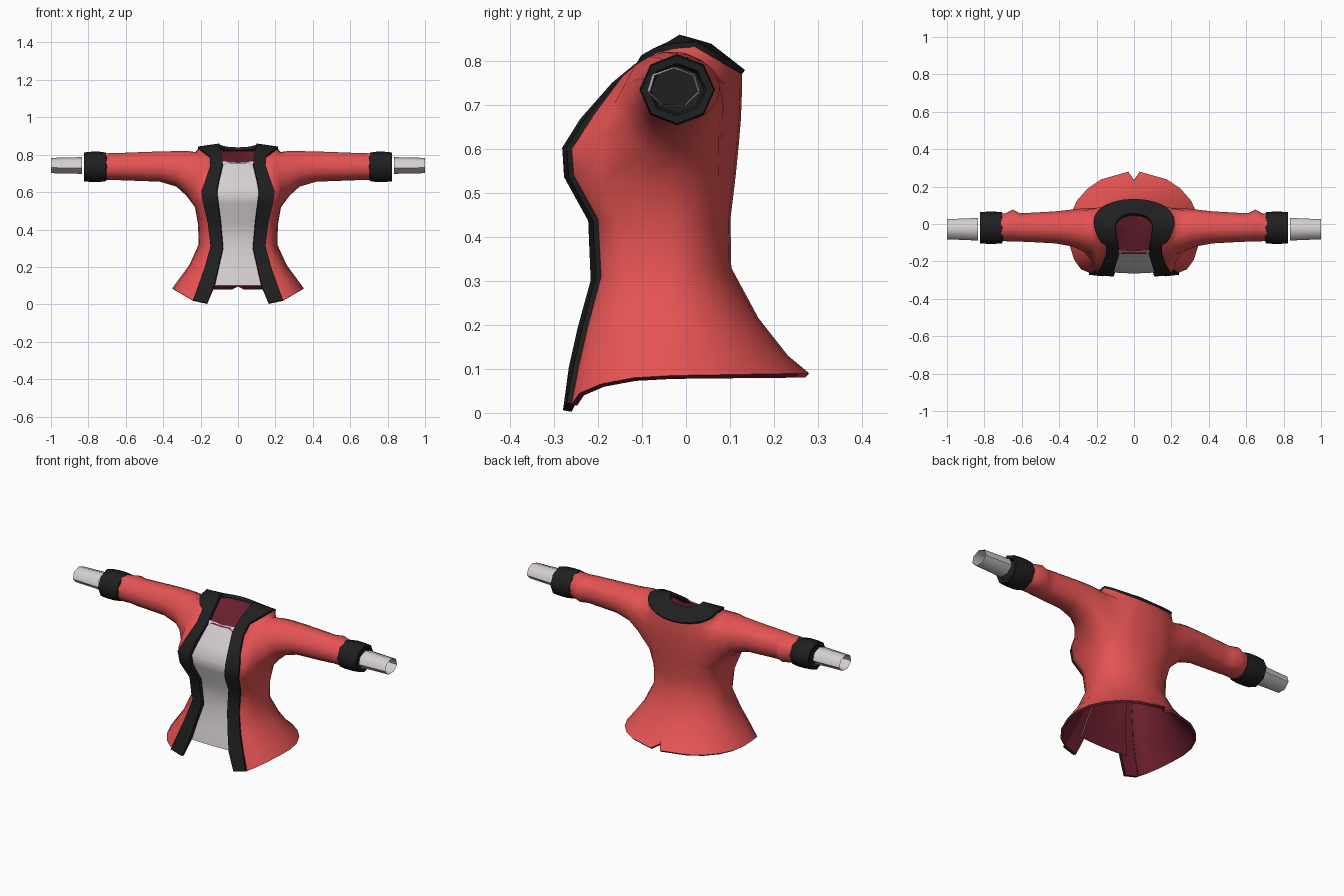
import bpy, bmesh, math

if "Cube" in bpy.data.objects:
    bpy.data.objects.remove(bpy.data.objects["Cube"])


def material(name, rgb):
    m = bpy.data.materials.new(name)
    m.diffuse_color = (*rgb, 1)
    m.use_nodes = True
    m.node_tree.nodes["Principled BSDF"].inputs["Base Color"].default_value = m.diffuse_color
    return m


RED = material("red_cloth", (0.78, 0.086, 0.086))
LINING = material("dark_red_lining", (0.15, 0.014, 0.028))
BLACK = material("black_trim", (0.014, 0.014, 0.014))
GREY = material("light_grey_shirt", (0.66, 0.62, 0.63))


def finish(name, bm, mats, thickness=0, offset=-1, angle=60, lined=False, rim=0):
    """Mirror, thicken and smooth a half mesh."""
    me = bpy.data.meshes.new(name)
    bm.to_mesh(me)
    bm.free()
    ob = bpy.data.objects.new(name, me)
    bpy.context.collection.objects.link(ob)
    for m in mats:
        me.materials.append(m)
    mir = ob.modifiers.new("mirror", 'MIRROR')
    mir.use_clip = True
    mir.merge_threshold = 0.001
    if thickness:
        sol = ob.modifiers.new("thickness", 'SOLIDIFY')
        sol.thickness = thickness
        sol.offset = offset
        if lined:
            sol.material_offset = 1
            sol.material_offset_rim = rim
    bpy.ops.object.select_all(action='DESELECT')
    ob.select_set(True)
    bpy.context.view_layer.objects.active = ob
    bpy.ops.object.convert(target='MESH')
    bpy.ops.object.shade_smooth_by_angle(angle=math.radians(angle))
    return ob


FRONT, BACK = 4, 6   # segments front-to-side and side-to-back


def section(f, s, b, power=1.0, straight=False):
    """Half outline from the front edge around the side to the back centre."""
    pts = []
    for i in range(FRONT):
        t = math.pi / 2 * i / FRONT
        k, c = math.sin(t), math.cos(t)
        if straight:
            k, c = i / FRONT, 1 - i / FRONT
        pts.append((f[0] + (s[0] - f[0]) * k, s[1] + (f[1] - s[1]) * c,
                    f[2] + (s[2] - f[2]) * k))
    for i in range(BACK + 1):
        t = math.pi / 2 * i / BACK
        k, c = math.sin(t) ** power, max(0, math.cos(t)) ** power
        if i == BACK:
            c = 0
        pts.append((s[0] * c, s[1] + (b[0] - s[1]) * k, s[2] + (b[1] - s[2]) * k))
    return pts


def skin(bm, a, b, closed=False):
    n = len(a)
    for i in range(n if closed else n - 1):
        j = (i + 1) % n
        bm.faces.new((a[i], a[j], b[j], b[i]))


# Jacket levels: front edge, side point, back (y, z)
levels = [
    ((.240, -.260, .020), (.352, -.03, .085), (.280, .090)),
    ((.207, -.243, .110), (.312, -.03, .140), (.232, .130)),
    ((.175, -.222, .200), (.260, -.03, .210), (.165, .215)),
    ((.145, -.193, .310), (.210, -.04, .320), (.103, .330)),
    ((.160, -.200, .440), (.214, -.04, .430), (.101, .440)),
    ((.185, -.255, .540), (.230, -.05, .520), (.113, .540)),
    ((.195, -.260, .600), (.240, -.04, .620), (.120, .610)),
    ((.170, -.218, .665), (.240, -.03, .720), (.125, .670)),
    ((.147, -.155, .735), (.228, -.02, .814), (.127, .725)),
    ((.150, -.105, .785), (.213, .02, .832), (.127, .770)),
]
rows = [section(*lv, power=.8 if 5 <= i <= 8 else 1) for i, lv in enumerate(levels)]
rows[0][-2] = (.03, .28, .09)       # small notch in the back hem
rows[0][-1] = (0, .235, .105)

# Jacket body, with an armhole left open for the sleeve
bm = bmesh.new()
grid = [[bm.verts.new(p) for p in r] for r in rows]
C0, C1, R0, R1 = 2, 7, 5, 8
for r in range(len(grid) - 1):
    for c in range(FRONT + BACK):
        if not (C0 <= c < C1 and R0 <= r < R1):
            bm.faces.new((grid[r][c], grid[r][c + 1], grid[r + 1][c + 1], grid[r + 1][c]))
for r in range(R0 + 1, R1):
    for c in range(C0 + 1, C1):
        bm.verts.remove(grid[r][c])

# Sleeve rings continue from the armhole: x, low z, high z, low y, high y
loop = ([grid[R0][c] for c in range(C0, C1)] + [grid[r][C1] for r in range(R0, R1)] +
        [grid[R1][c] for c in range(C1, C0, -1)] + [grid[r][C0] for r in range(R1, R0, -1)])
ys, zs = [v.co.y for v in loop], [v.co.z for v in loop]
yc, zc = (min(ys) + max(ys)) / 2, (min(zs) + max(zs)) / 2
hy, hz = (max(ys) - min(ys)) / 2, (max(zs) - min(zs)) / 2
angles = [math.atan2((v.co.z - zc) / hz, (v.co.y - yc) / hy) for v in loop]
prev = loop
for x, z0, z1, y0, y1 in [
    (.275, .580, .822, -.150, .084), (.33, .630, .820, -.125, .078),
    (.42, .656, .818, -.108, .068), (.56, .661, .813, -.100, .060),
    (.61, .663, .811, -.098, .058), (.648, .664, .810, -.097, .078),
    (.685, .665, .809, -.096, .058), (.73, .667, .806, -.092, .054),
]:
    ring = [bm.verts.new((x, (y0 + y1) / 2 + (y1 - y0) / 2 * math.cos(a),
                          (z0 + z1) / 2 + (z1 - z0) / 2 * math.sin(a))) for a in angles]
    skin(bm, prev, ring, True)
    prev = ring
finish("jacket", bm, [RED, LINING], .013, lined=True, angle=75, rim=1)

# Black trim up the front edges and round the neck, lined on the inside
inner = [(.165, -.268, .004), (.125, -.255, .10), (.105, -.235, .19), (.080, -.205, .30),
         (.092, -.211, .44), (.105, -.266, .54), (.112, -.270, .60), (.102, -.232, .66),
         (.080, -.160, .742), (.085, -.110, .783)]
neck = section(inner[-1], (.10, -.015, .848), (.05, .830), straight=True)
bm = bmesh.new()
outer_v = [bm.verts.new(p) for p in [r[0] for r in rows] + rows[-1][1:]]
inner_v = [bm.verts.new(p) for p in inner + neck[1:]]
skin(bm, outer_v, inner_v)
finish("front_and_neck_trim", bm, [BLACK, LINING], .020, .2, 40, lined=True)

# Dark lining that closes the neck opening, sloping down to the front
bm = bmesh.new()
edge = [(.105, -.165, .728)] + [(x * 1.06, y + .004, z - .012) for x, y, z in neck]
rim_v = [bm.verts.new(p) for p in edge]
mid_v = [bm.verts.new((x * .55, y * .9 - .012, .755 + (y + .165) * .30)) for x, y, z in edge]
skin(bm, rim_v, mid_v)
axis_v = [bm.verts.new((0, v.co.y, v.co.z - .003)) for v in mid_v[:-1]] + [mid_v[-1]]
for i in range(len(mid_v) - 2):
    bm.faces.new((mid_v[i], mid_v[i + 1], axis_v[i + 1], axis_v[i]))
bm.faces.new((mid_v[-2], mid_v[-1], axis_v[-2]))
finish("neck_lining", bm, [LINING], angle=80)

# Shirt panel behind the front opening
bm = bmesh.new()
prev = None
panel = [(x + .025, y + .014, z) for x, y, z in inner[1:9]]
for x, y, z in panel:
    row = [bm.verts.new((x * k / 3, y - .008 * (1 - (k / 3) ** 2), z)) for k in range(4)]
    if prev:
        for k in range(3):
            bm.faces.new((prev[k], prev[k + 1], row[k + 1], row[k]))
    prev = row
for k, v in enumerate(prev):
    v.co.y += .006
    v.co.z += .016 + .004 * k
finish("shirt_front", bm, [GREY, LINING], .005, lined=True)


def tube(name, sides, profile, cy, cz, mat, start, cap, angle):
    """Loft along x: profile entries are x, y radius, z radius."""
    bm = bmesh.new()
    prev = None
    for x, ry, rz in profile:
        ring = []
        for i in range(sides):
            a = start + math.tau * i / sides
            ring.append(bm.verts.new((x, cy + ry * math.cos(a), cz + rz * math.sin(a))))
        if prev:
            skin(bm, prev, ring, True)
        prev = ring
    if cap:
        bm.faces.new(prev)
    finish(name, bm, [mat], angle=angle)


# Black sleeve cuffs
tube("sleeve_cuffs", 8, [(.70, .070, .064), (.706, .083, .076), (.74, .086, .081),
                         (.785, .086, .081), (.824, .083, .077), (.822, .066, .060),
                         (.80, .060, .054)],
     -.02, .735, BLACK, math.pi / 2, True, 50)

# Grey shirt cuffs, open at both ends
tube("shirt_cuffs", 7, [(.834, .062, .047), (1.0, .055, .043)],
     -.028, .740, GREY, math.pi / 2, False, 60)
